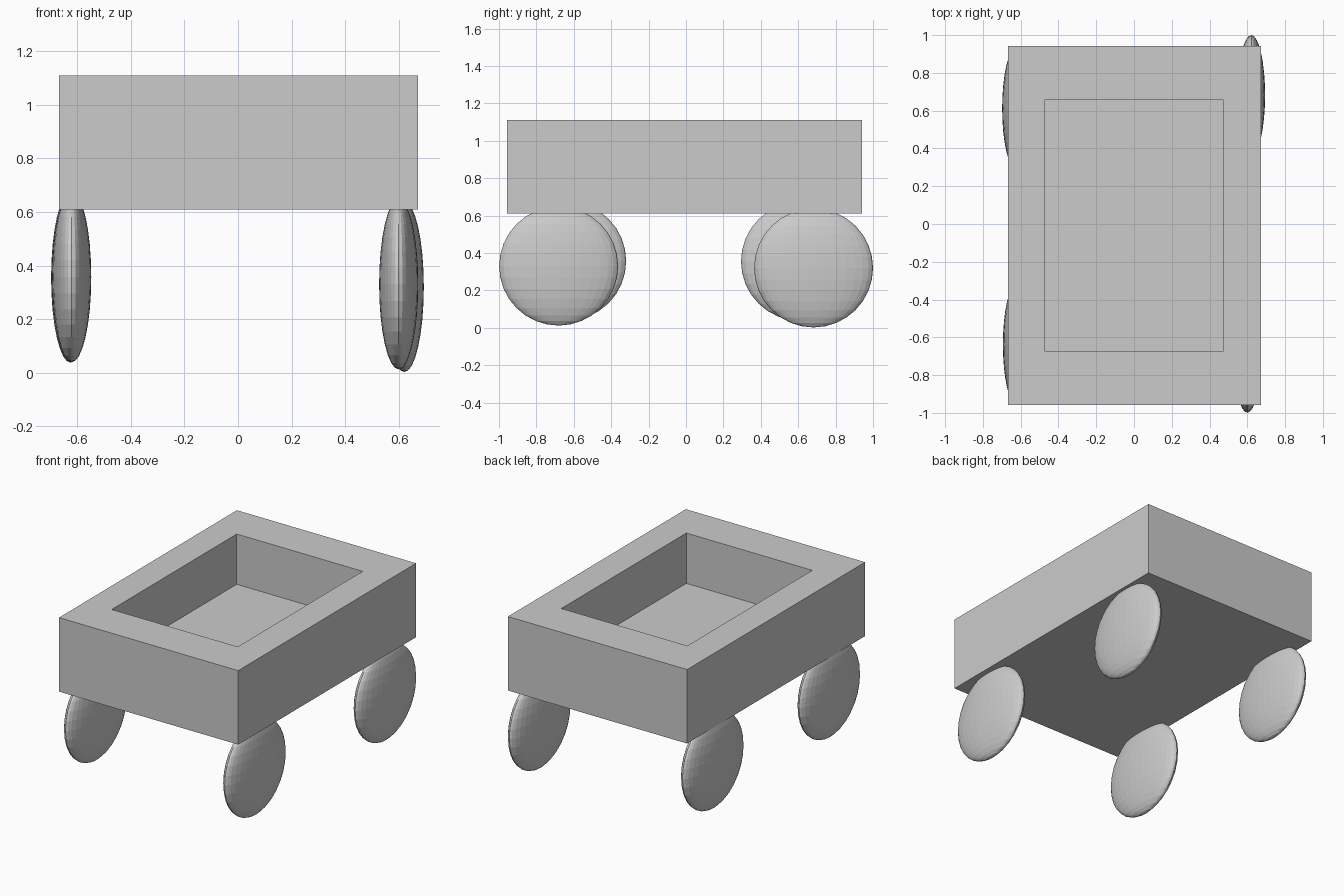
import bpy

if "Cube" in bpy.data.objects:
    bpy.data.objects.remove(bpy.data.objects["Cube"])


def box(name, lo, hi):
    """Axis-aligned box between two corners."""
    bpy.ops.mesh.primitive_cube_add(size=1, location=[(a + b) / 2 for a, b in zip(lo, hi)])
    ob = bpy.context.object
    ob.name = name
    ob.scale = [b - a for a, b in zip(lo, hi)]
    bpy.ops.object.transform_apply(location=False, rotation=False, scale=True)
    return ob


def wheel(name, x, y, z):
    """Flattened ball used as a wheel."""
    bpy.ops.mesh.primitive_uv_sphere_add(segments=32, ring_count=16, radius=1, location=(x, y, z))
    ob = bpy.context.object
    ob.name = name
    ob.scale = (0.073, 0.318, 0.318)
    bpy.ops.object.transform_apply(location=False, rotation=False, scale=True)


# Cart body with an open, thick-walled tray
body = box("cart_body", (-0.668, -0.958, 0.61), (0.672, 0.942, 1.11))
cutter = box("tray_cutter", (-0.471, -0.676, 0.77), (0.471, 0.659, 1.4))
cutter.hide_render = True
cutter.hide_set(True)
cut = body.modifiers.new("tray", "BOOLEAN")
cut.operation = "DIFFERENCE"
cut.solver = "EXACT"
cut.object = cutter

# Wheels, placed slightly unevenly by hand
wheel("front_left_wheel", -0.621, -0.638, 0.357)
wheel("back_left_wheel", -0.625, 0.612, 0.355)
wheel("front_right_wheel", 0.60, -0.681, 0.33)
wheel("back_right_wheel", 0.621, 0.682, 0.32)
